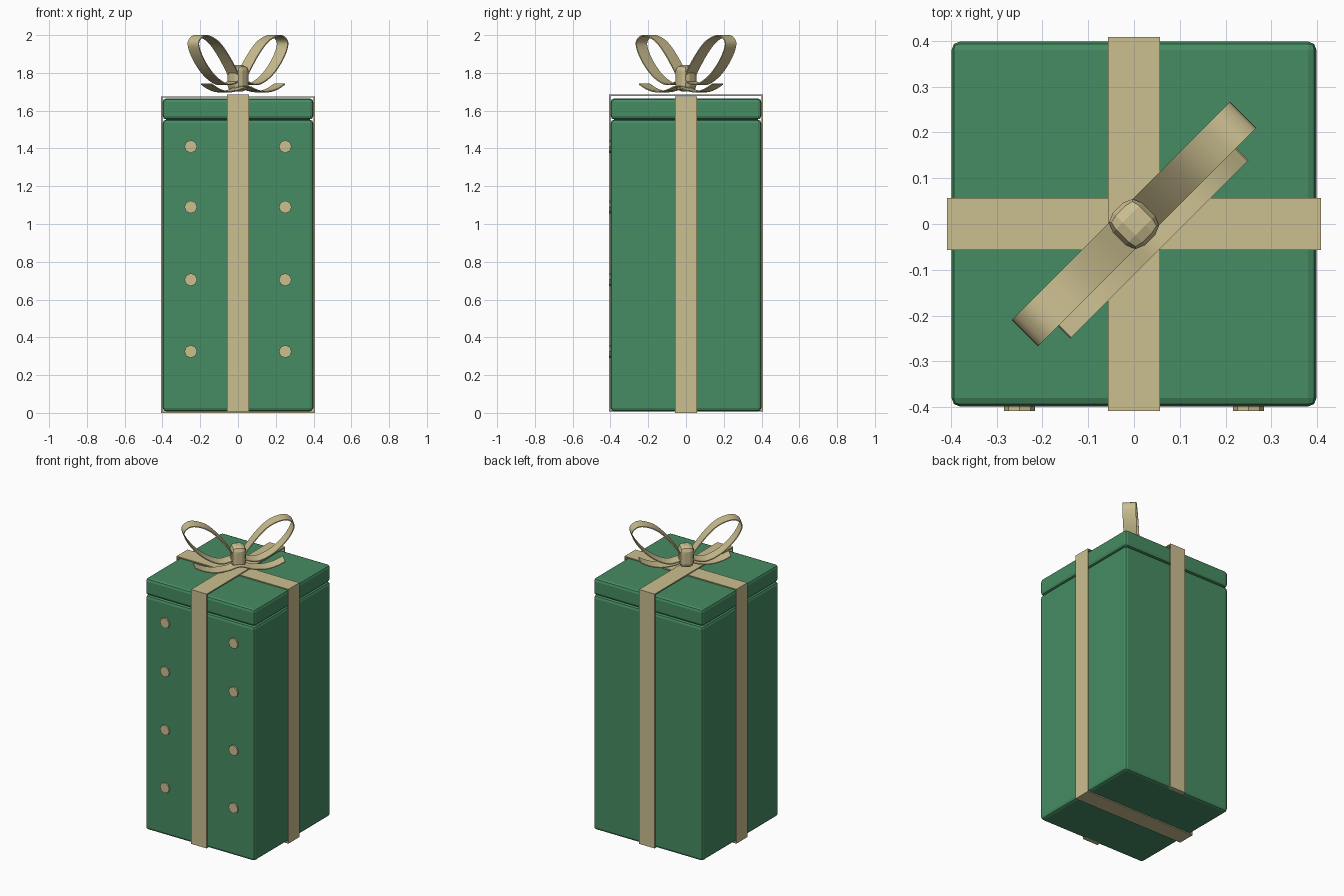
import bpy, bmesh, math
from mathutils import Vector, Matrix

if "Cube" in bpy.data.objects:
    bpy.data.objects.remove(bpy.data.objects["Cube"], do_unlink=True)


def material(name, rgb):
    mat = bpy.data.materials.new(name)
    mat.use_nodes = True
    mat.diffuse_color = (*rgb, 1)
    mat.node_tree.nodes["Principled BSDF"].inputs["Base Color"].default_value = (*rgb, 1)
    return mat


GREEN = material("green paper", (0.061, 0.262, 0.124))
GOLD = material("pale gold ribbon", (0.60, 0.52, 0.28))
DIAGONAL = Matrix.Rotation(math.radians(45), 4, "Z")


def finish(name, bm, mat, smooth=False):
    bmesh.ops.recalc_face_normals(bm, faces=bm.faces)
    mesh = bpy.data.meshes.new(name)
    bm.to_mesh(mesh)
    bm.free()
    mesh.materials.append(mat)
    obj = bpy.data.objects.new(name, mesh)
    bpy.context.collection.objects.link(obj)
    if smooth:
        bpy.ops.object.select_all(action="DESELECT")
        obj.select_set(True)
        bpy.context.view_layer.objects.active = obj
        bpy.ops.object.shade_smooth_by_angle(angle=math.radians(35))
    return obj


def block(name, size, centre, bevel, mat, turn=Matrix()):
    bm = bmesh.new()
    bmesh.ops.create_cube(bm, size=1)
    bmesh.ops.scale(bm, vec=size, verts=bm.verts)
    bmesh.ops.bevel(bm, geom=bm.edges[:], offset=bevel, segments=2,
                    profile=0.5, affect="EDGES")
    bm.transform(Matrix.Translation(centre) @ turn)
    return finish(name, bm, mat)


def strip(name, path, width, thick, shift=0, closed=False, turn=Matrix(), smooth=False):
    """Sweep a flat ribbon along a path of (sideways, height) points."""
    pts = [Vector(p) for p in path]
    n = len(pts)
    bm = bmesh.new()
    rings = []
    for i, p in enumerate(pts):
        before = pts[i - 1] if closed or i else p
        after = pts[(i + 1) % n] if closed or i < n - 1 else p
        d1, d2 = (p - before).normalized(), (after - p).normalized()
        d = (d1 + d2).normalized()
        normal = Vector((-d.y, d.x))
        miter = max(d.dot(d2), 0.5) if closed else 1
        q = p + normal * thick / miter
        rings.append([bm.verts.new((a.x, shift + side * width / 2, a.y))
                      for a, side in ((p, -1), (p, 1), (q, 1), (q, -1))])
    for i in range(n if closed else n - 1):
        a, b = rings[i], rings[(i + 1) % n]
        for k in range(4):
            m = (k + 1) % 4
            bm.faces.new((a[k], a[m], b[m], b[k]))
    if not closed:
        bm.faces.new(rings[0])
        bm.faces.new(rings[-1])
    bm.transform(turn)
    return finish(name, bm, GOLD, smooth)


def smooth_path(points, steps=5):
    """Catmull-Rom curve through the points."""
    p = [Vector(q) for q in points]
    p = [2 * p[0] - p[1]] + p + [2 * p[-1] - p[-2]]
    out = []
    for a, b, c, d in zip(p, p[1:], p[2:], p[3:]):
        for i in range(steps):
            t = i / steps
            out.append(0.5 * (2 * b + (c - a) * t + (2 * a - 5 * b + 4 * c - d) * t ** 2
                              + (3 * b - a - 3 * c + d) * t ** 3))
    return out + [p[-2]]


# Box and lid
block("box_body", (0.797, 0.797, 1.544), (0, 0, 0.78), 0.018, GREEN)
block("box_lid", (0.797, 0.797, 0.11), (0, 0, 1.609), 0.018, GREEN)

# Ribbons wrapped around the box, the second one lying above the first
R = 0.408
for name, lift, turn in (("ribbon_across", 0, Matrix()),
                         ("ribbon_lengthwise", 0.0085, Matrix.Rotation(math.pi / 2, 4, "Z"))):
    loop = [(-R, lift), (R, lift), (R, 1.676 + lift), (-R, 1.676 + lift)]
    strip(name, loop, 0.114, 0.007, closed=True, turn=turn)

# Dots on the front
for x in (-0.25, 0.25):
    for z in (0.325, 0.705, 1.09, 1.41):
        bm = bmesh.new()
        bmesh.ops.create_cone(bm, cap_ends=True, segments=8, radius1=0.034,
                              radius2=0.034, depth=0.016)
        bm.transform(Matrix.Translation((x, -0.4, z)) @ Matrix.Rotation(math.pi / 2, 4, "X"))
        finish("front_dot", bm, GOLD)

# Bow loops, standing on the diagonal
bow = [(0.02, 1.755), (0.11, 1.735), (0.21, 1.78), (0.295, 1.865), (0.337, 1.95),
       (0.31, 1.992), (0.26, 1.999), (0.18, 1.965), (0.1, 1.885), (0.02, 1.775)]
for name, side in (("bow_loop_left", 1), ("bow_loop_right", -1)):
    curve = [(side * p.x, p.y) for p in smooth_path(bow)]
    strip(name, curve, 0.081, 0.006 * side, turn=DIAGONAL, smooth=True)

# Bow tails
tail = [(-0.275, 1.738), (-0.22, 1.712), (-0.15, 1.697), (-0.07, 1.705), (0, 1.725),
        (0.07, 1.705), (0.15, 1.697), (0.22, 1.712), (0.275, 1.738)]
strip("bow_tails", smooth_path(tail, 3), 0.081, 0.006, shift=-0.038, turn=DIAGONAL, smooth=True)

# Knot
block("bow_knot", (0.09, 0.1, 0.14), (0, 0, 1.772), 0.03, GOLD, DIAGONAL)
